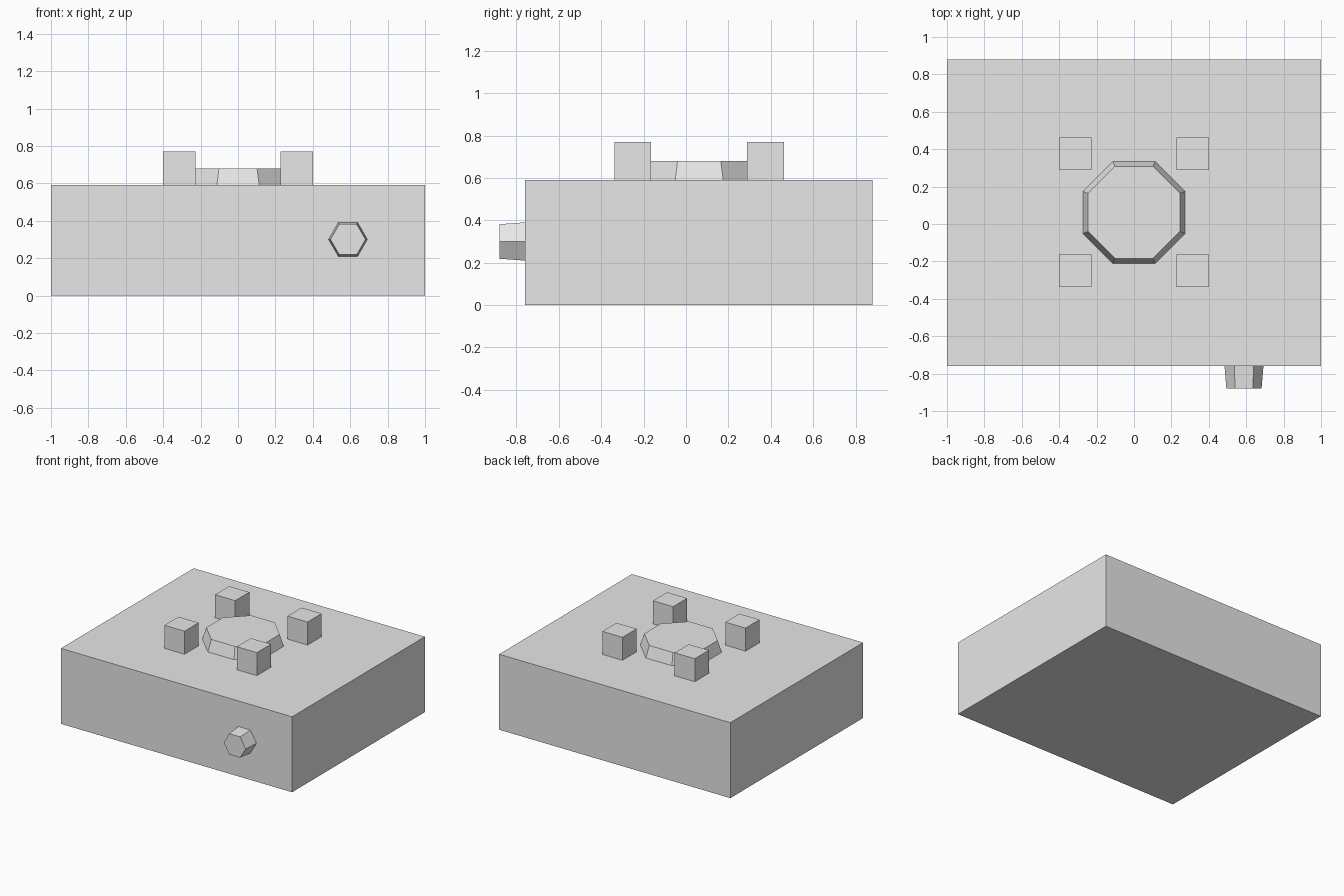
import bpy
import math

old = bpy.data.objects.get("Cube")
if old:
    bpy.data.objects.remove(old, do_unlink=True)

# Single plain grey
grey = bpy.data.materials.new("light_grey")
grey.use_nodes = True
grey.diffuse_color = (0.8, 0.8, 0.8, 1)
grey.node_tree.nodes["Principled BSDF"].inputs["Base Color"].default_value = (0.8, 0.8, 0.8, 1)


def finish(name):
    obj = bpy.context.object
    obj.name = name
    obj.data.materials.append(grey)
    return obj


def box(name, centre, size):
    bpy.ops.mesh.primitive_cube_add(size=1, location=centre)
    obj = finish(name)
    obj.scale = size
    bpy.ops.object.transform_apply(location=False, rotation=False, scale=True)
    return obj


def prism(name, sides, base_radius, tip_radius, depth, centre, rotation):
    """Flat-sided tapered prism, wide end first."""
    bpy.ops.mesh.primitive_cone_add(vertices=sides, radius1=base_radius, radius2=tip_radius,
                                    depth=depth, location=centre, rotation=rotation)
    return finish(name)


BODY_TOP = 0.59
BURNER_Y = 0.062

# Main block
box("body", (0, 0.06, BODY_TOP / 2), (2, 1.64, BODY_TOP))

# Octagonal burner plate, flat sides facing the axes
flat = math.cos(math.pi / 8)
prism("burner", 8, 0.273 / flat, 0.246 / flat, 0.09,
      (0, BURNER_Y, BODY_TOP + 0.045), (0, 0, math.pi / 8))

# Four support posts around the burner
for side, sx in (("left", 1), ("right", -1)):
    for end, sy in (("front", -1), ("back", 1)):
        box(f"{end}_{side}_post", (sx * 0.313, BURNER_Y + sy * 0.4 - sy * 0.087, BODY_TOP + 0.09),
            (0.174, 0.174, 0.18))

# Hexagonal control knob on the front, points to the sides
prism("knob", 6, 0.104, 0.094, 0.12, (0.588, -0.82, 0.3), (math.pi / 2, math.pi / 6, 0))
